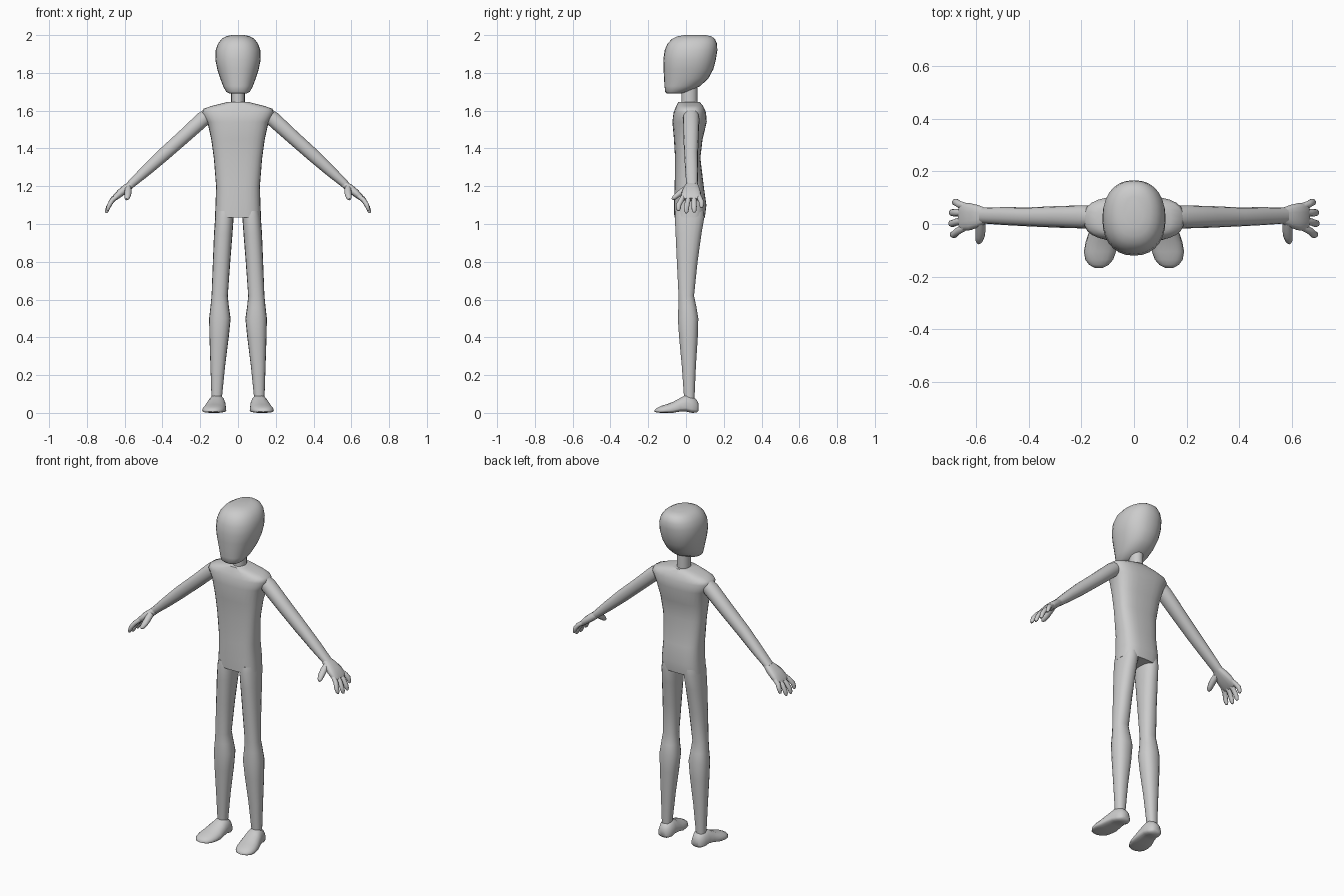
import bpy, bmesh, math
from mathutils import Vector

grey = bpy.data.materials.new("plain grey")
grey.diffuse_color = (0.6, 0.6, 0.6, 1)


def loft(name, rings, power=2.0, n=20, angle=45):
    """Skin rings of (centre, side axis, up axis, down axis) into a closed body."""
    bm = bmesh.new()
    loops = []
    for c, u, v, w in rings:
        loop = []
        for i in range(n):
            a = 2 * math.pi * i / n
            ca, sa = math.cos(a), math.sin(a)
            x = math.copysign(abs(ca) ** (2 / power), ca)
            y = abs(sa) ** (2 / power)
            loop.append(bm.verts.new(Vector(c) + Vector(u) * x + Vector(v if sa > 0 else w) * y))
        loops.append(loop)
    for a, b in zip(loops, loops[1:]):
        for i in range(n):
            j = (i + 1) % n
            bm.faces.new((a[i], a[j], b[j], b[i]))
    bm.faces.new(loops[0][::-1])
    bm.faces.new(loops[-1])
    bmesh.ops.recalc_face_normals(bm, faces=bm.faces)
    me = bpy.data.meshes.new(name)
    bm.to_mesh(me)
    bm.free()
    me.materials.append(grey)
    ob = bpy.data.objects.new(name, me)
    bpy.context.collection.objects.link(ob)
    bpy.ops.object.select_all(action='DESELECT')
    ob.select_set(True)
    bpy.context.view_layer.objects.active = ob
    bpy.ops.object.shade_smooth_by_angle(angle=math.radians(angle))
    return ob


def stack(name, rows, **kw):
    """Upright body from rows of (z, x centre, half width, front y, back y)."""
    rings = []
    for z, x, hw, f, b in rows:
        h = (b - f) / 2
        rings.append(((x, (f + b) / 2, z), (hw, 0, 0), (0, h, 0), (0, -h, 0)))
    return loft(name, rings, **kw)


def limb(name, pts, side, ref=(0, 1, 0), **kw):
    """Bent tube from points (x, y, z, radius along ref, radius across)."""
    p = [Vector((side * q[0], q[1], q[2])) for q in pts]
    rings = []
    for i, q in enumerate(pts):
        t = (p[min(i + 1, len(p) - 1)] - p[max(i - 1, 0)]).normalized()
        u = Vector(ref)
        u = (u - t * u.dot(t)).normalized()
        v = t.cross(u)
        rings.append((p[i], u * q[3], v * q[4], -v * q[4]))
    return loft(name, rings, **kw)


# Head: wide cranium leaning back, narrow flat chin
stack("head", [
    (1.690, 0, .045, -.100, -.030), (1.700, 0, .063, -.110, .010),
    (1.730, 0, .079, -.114, .075), (1.770, 0, .094, -.116, .118),
    (1.820, 0, .110, -.119, .145), (1.870, 0, .120, -.120, .158),
    (1.920, 0, .118, -.113, .166), (1.955, 0, .106, -.098, .164),
    (1.980, 0, .087, -.074, .153), (1.993, 0, .064, -.046, .135),
    (2.000, 0, .035, -.010, .105)], power=2.25, n=28, angle=60)

stack("neck", [(1.62, 0, .036, -.025, .06), (1.74, 0, .036, -.025, .06)], n=16)

# Torso: sloped shoulders, slim waist, fuller hips
stack("torso", [
    (1.035, 0, .122, -.062, .100), (1.10, 0, .119, -.063, .108),
    (1.20, 0, .116, -.060, .094), (1.35, 0, .128, -.058, .076),
    (1.45, 0, .142, -.064, .088), (1.54, 0, .162, -.072, .110),
    (1.59, 0, .190, -.066, .106), (1.61, 0, .182, -.058, .098),
    (1.625, 0, .140, -.052, .090), (1.645, 0, .060, -.042, .074)],
    power=2.8, n=28, angle=50)

for s, label in ((1, "left"), (-1, "right")):
    # Leg with knee and calf
    stack(label + "_leg", [
        (1.07, s * .070, .046, -.055, .096), (1.035, s * .072, .049, -.060, .098),
        (.95, s * .078, .049, -.056, .083), (.80, s * .087, .046, -.049, .062),
        (.62, s * .097, .043, -.040, .043), (.56, s * .097, .049, -.041, .056),
        (.50, s * .096, .057, -.044, .066), (.40, s * .100, .051, -.037, .063),
        (.25, s * .107, .039, -.023, .053), (.07, s * .113, .027, -.010, .045)],
        power=2.3, n=18, angle=50)

    # Foot: heel, raised arch, rounded toe; rows are (y, x, half width, bottom, top)
    rings = []
    for y, x, hw, z0, z1 in [
            (.066, .110, .020, .012, .050), (.055, .110, .035, .001, .072),
            (.030, .110, .045, 0, .092), (.000, .113, .048, .007, .097),
            (-.030, .117, .054, .007, .080), (-.070, .123, .061, 0, .058),
            (-.105, .129, .061, 0, .046), (-.135, .132, .053, 0, .036),
            (-.155, .133, .037, .002, .026), (-.166, .134, .016, .006, .016)]:
        zc = z0 + (z1 - z0) * .22
        rings.append(((s * x, y, zc), (s * hw, 0, 0), (0, 0, z1 - zc), (0, 0, z0 - zc)))
    loft(label + "_foot", rings, power=2.3, n=18, angle=50)

    # Arm
    limb(label + "_arm", [
        (.150, .027, 1.585, .038, .034), (.185, .027, 1.556, .044, .041),
        (.290, .027, 1.460, .041, .038), (.400, .027, 1.362, .036, .036),
        (.490, .030, 1.280, .034, .030), (.575, .032, 1.203, .030, .021)],
        s, power=2.2, n=14)

    # Palm
    limb(label + "_palm", [
        (.560, .032, 1.212, .028, .018), (.590, .030, 1.190, .042, .022),
        (.620, .028, 1.167, .051, .021), (.650, .027, 1.140, .054, .016),
        (.660, .027, 1.130, .046, .010)], s, power=2.8, n=14)

    # Four fingers fanning out and curling down
    for name, y0, y1, dx, dz in (("index", -.010, -.040, -.004, .012),
                                 ("middle", .016, .002, .002, 0),
                                 ("ring", .042, .043, 0, .003),
                                 ("little", .066, .082, -.012, .028)):
        ym = (y0 + y1) / 2
        limb(f"{label}_{name}_finger", [
            (.635, y0, 1.152, .013, .013), (.668 + dx / 2, ym, 1.120 + dz / 2, .014, .013),
            (.686 + dx, y1, 1.088 + dz, .014, .012), (.693 + dx, y1, 1.068 + dz, .012, .010),
            (.696 + dx, y1, 1.058 + dz, .006, .005)], s, n=10, angle=60)

    # Thumb
    limb(label + "_thumb", [
        (.582, .008, 1.192, .018, .018), (.582, -.022, 1.172, .019, .017),
        (.584, -.046, 1.153, .018, .015), (.588, -.064, 1.138, .014, .012),
        (.590, -.073, 1.130, .006, .006)], s, ref=(1, 0, 0), n=10, angle=60)
